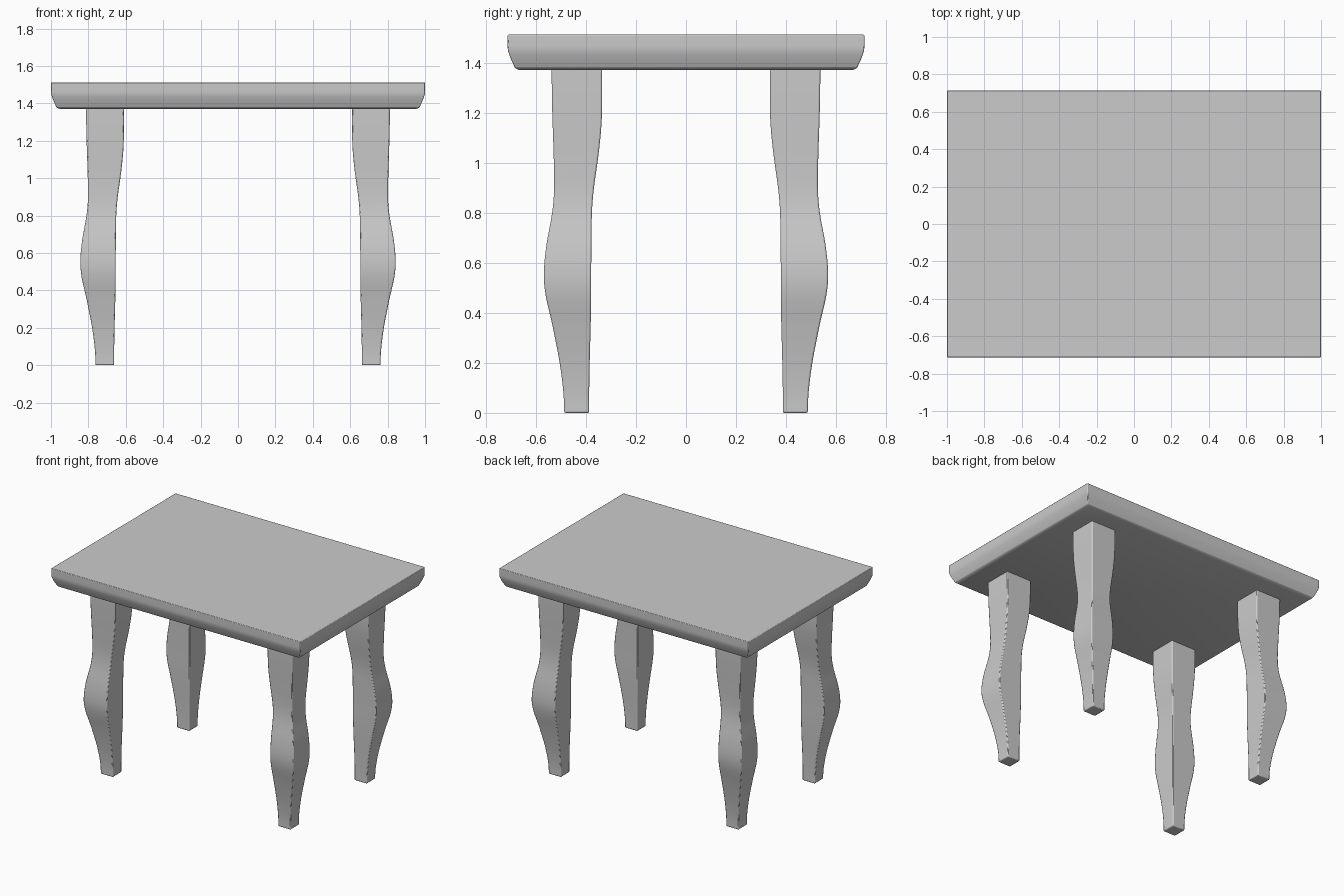
import bpy, bmesh

if "Cube" in bpy.data.objects:
    bpy.data.objects.remove(bpy.data.objects["Cube"])

def finish(name, bm, bevel, segments):
    bmesh.ops.recalc_face_normals(bm, faces=bm.faces)
    mesh = bpy.data.meshes.new(name)
    bm.to_mesh(mesh)
    bm.free()
    ob = bpy.data.objects.new(name, mesh)
    bpy.context.collection.objects.link(ob)
    mod = ob.modifiers.new("soft_edges", 'BEVEL')
    mod.width, mod.segments = bevel, segments
    mod.limit_method, mod.angle_limit = 'ANGLE', 0.6
    bpy.context.view_layer.objects.active = ob
    ob.select_set(True)
    bpy.ops.object.shade_smooth_by_angle(angle=0.6)
    ob.select_set(False)
    return ob

def loft(rects):
    """Stack rectangles (x0, x1, y0, y1, z) into a closed solid."""
    bm = bmesh.new()
    rings = [[bm.verts.new((x, y, z)) for x, y in ((x0, y0), (x1, y0), (x1, y1), (x0, y1))]
             for x0, x1, y0, y1, z in rects]
    for a, b in zip(rings, rings[1:]):
        for i in range(4):
            j = (i + 1) % 4
            bm.faces.new((a[i], a[j], b[j], b[i]))
    bm.faces.new(rings[0])
    bm.faces.new(rings[-1])
    return bm

def smooth(pts, steps=4):
    """Catmull-Rom curve through the points."""
    p = [pts[0]] + pts + [pts[-1]]
    out = []
    for a, b, c, d in zip(p, p[1:], p[2:], p[3:]):
        for k in range(steps):
            t = k / steps
            out.append([0.5 * (2*q + (r - o)*t + (2*o - 5*q + 4*r - s)*t*t + (3*q - o - 3*r + s)*t**3)
                        for o, q, r, s in zip(a, b, c, d)])
    return out + [list(pts[-1])]

# Table top: vertical rim, chamfered underside with a rounded transition
HX, HY = 1.0, 0.713
top_profile = [(0.045, 1.371), (0.030, 1.378), (0.017, 1.405),
               (0.006, 1.433), (0.001, 1.450), (0, 1.465), (0, 1.512)]
finish("table_top", loft([(-HX + i, HX - i, -HY + i, HY - i, z) for i, z in top_profile]), 0.004, 2)

# Curved legs: (inner, outer, height) in y; x is the same shifted outward
SHIFT = 0.275
leg_profile = smooth([(0.387, 0.487, 0.0), (0.387, 0.490, 0.08), (0.385, 0.505, 0.20),
                      (0.381, 0.534, 0.35), (0.379, 0.561, 0.47), (0.379, 0.568, 0.56),
                      (0.378, 0.558, 0.67), (0.376, 0.535, 0.80), (0.368, 0.527, 0.90),
                      (0.350, 0.529, 1.03), (0.338, 0.533, 1.15), (0.335, 0.536, 1.26),
                      (0.335, 0.537, 1.376)])
for side, sx in (("left", -1), ("right", 1)):
    for end, sy in (("front", -1), ("back", 1)):
        finish(f"{end}_{side}_leg",
               loft([(sx * (i + SHIFT), sx * (o + SHIFT), sy * i, sy * o, z)
                     for i, o, z in leg_profile]), 0.006, 2)
